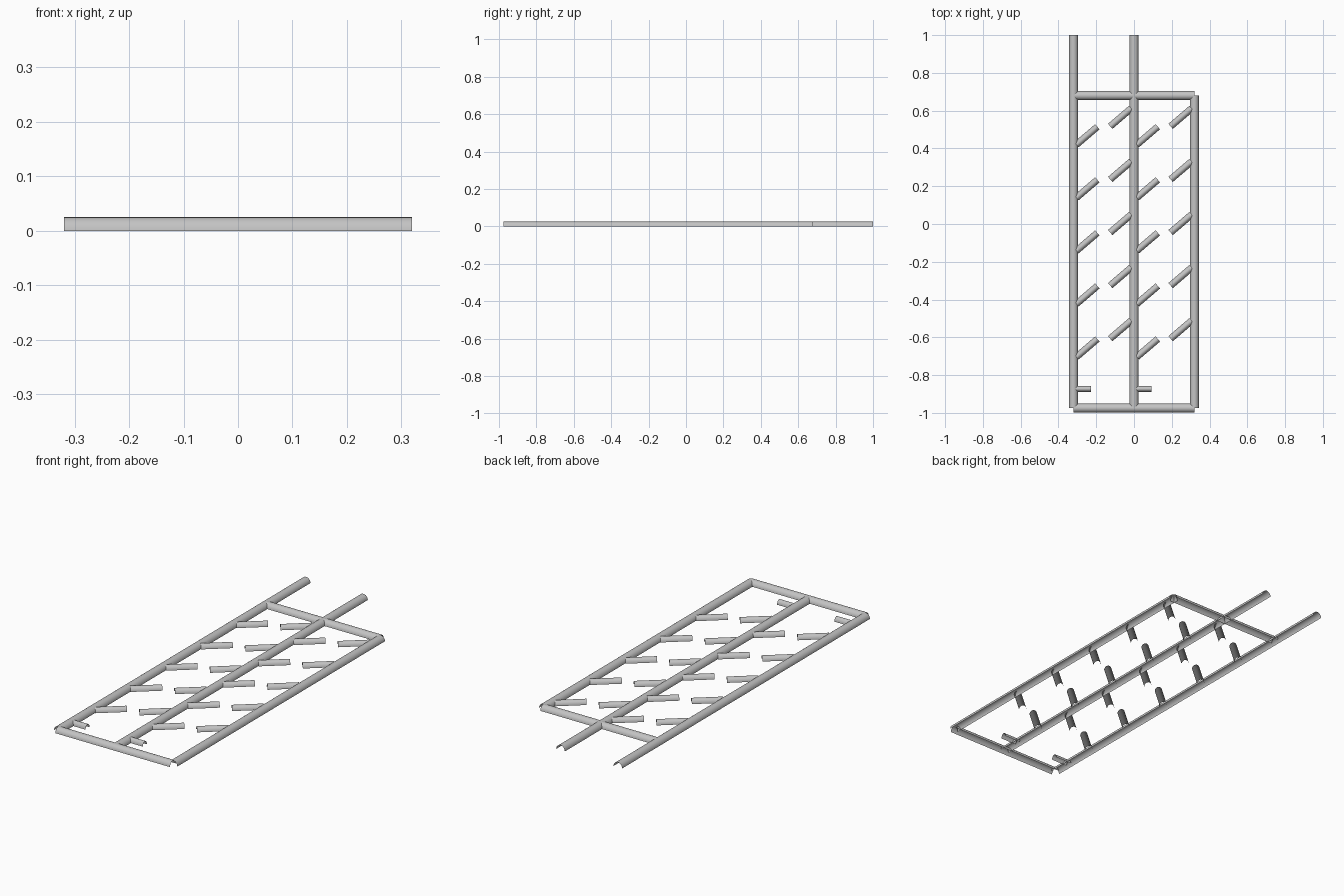
import bpy, bmesh, math
from mathutils import Vector

cube = bpy.data.objects.get("Cube")
if cube:
    bpy.data.objects.remove(cube, do_unlink=True)

metal = bpy.data.materials.new("grey_metal")
metal.use_nodes = True
GREY = (0.55, 0.55, 0.55, 1)
metal.diffuse_color = GREY
metal.node_tree.nodes["Principled BSDF"].inputs["Base Color"].default_value = GREY


def half_pipe(name, start, end, radius, height, segments=12):
    """Open-bottomed arch swept from start to end on the ground."""
    a, b = Vector((*start, 0)), Vector((*end, 0))
    along = (b - a).normalized()
    side = Vector((along.y, -along.x, 0))
    bm = bmesh.new()
    rows = []
    for i in range(segments + 1):
        t = math.pi * i / segments
        offset = side * (radius * math.cos(t)) + Vector((0, 0, height * math.sin(t)))
        rows.append((bm.verts.new(a + offset), bm.verts.new(b + offset)))
    for (p, q), (r, s) in zip(rows, rows[1:]):
        face = bm.faces.new((p, r, s, q))
        face.smooth = True
        face.normal_update()
        if face.normal.dot(face.calc_center_median() - (a + b) / 2) < 0:
            face.normal_flip()
    mesh = bpy.data.meshes.new(name)
    bm.to_mesh(mesh)
    bm.free()
    mesh.materials.append(metal)
    obj = bpy.data.objects.new(name, mesh)
    bpy.context.collection.objects.link(obj)
    return obj


R = 0.024          # main pipe radius
SPACING = 0.32     # distance between long rails
FRONT, CROSS, BACK = -0.975, 0.68, 1.0

# Long rails
half_pipe("right_rail", (-SPACING, FRONT), (-SPACING, BACK), R, 0.025)
half_pipe("middle_rail", (0, FRONT), (0, BACK), R, 0.025)
half_pipe("left_rail", (SPACING, FRONT), (SPACING, CROSS), R, 0.025)

# Cross bars
half_pipe("front_crossbar", (-SPACING, FRONT), (SPACING, FRONT), R, 0.025)
half_pipe("back_crossbar", (-SPACING, CROSS), (SPACING, CROSS), R, 0.025)

# Slanted branches and short front stubs in each bay
for bay, x in (("right", -SPACING), ("left", 0)):
    for row in range(5):
        y = 0.515 - 0.281 * row
        half_pipe(f"{bay}_bay_outer_branch_{row + 1}",
                  (x + 0.015, y - 0.095), (x + 0.126, y), 0.018, 0.022)
        half_pipe(f"{bay}_bay_inner_branch_{row + 1}",
                  (x + 0.194, y + 0.002), (x + 0.305, y + 0.097), 0.018, 0.022)
    half_pipe(f"{bay}_bay_stub", (x, -0.873), (x + 0.092, -0.873), 0.016, 0.022)
